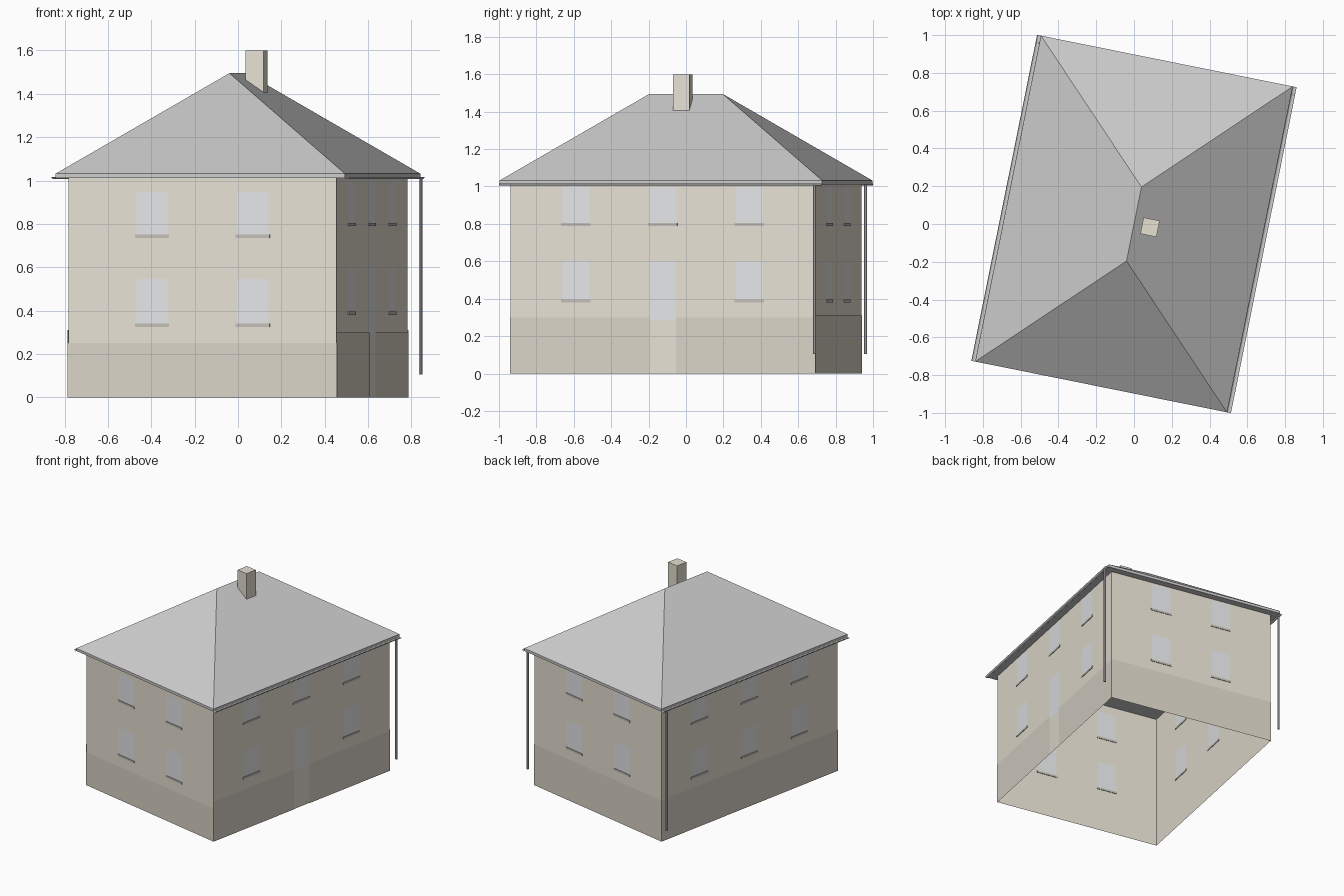
import bpy, bmesh
from math import radians, cos, sin, pi
from mathutils import Vector

if "Cube" in bpy.data.objects:
    bpy.data.objects.remove(bpy.data.objects["Cube"])

TURN = radians(-11.4)          # whole house is turned on the plan
HX, HY, TOP = 0.63, 0.83, 1.015


def material(name, rgb):
    m = bpy.data.materials.new(name)
    m.diffuse_color = (*rgb, 1)
    m.use_nodes = True
    m.node_tree.nodes["Principled BSDF"].inputs["Base Color"].default_value = m.diffuse_color
    return m


PLASTER = material("plaster", (0.80, 0.75, 0.65))
PLINTH = material("plinth", (0.70, 0.65, 0.57))
SILL = material("sill", (0.55, 0.52, 0.47))
GLASS = material("glass", (0.78, 0.79, 0.81))


def finish(name, bm, *mats):
    me = bpy.data.meshes.new(name)
    bm.to_mesh(me)
    bm.free()
    for m in mats:
        me.materials.append(m)
    ob = bpy.data.objects.new(name, me)
    ob.rotation_euler.z = TURN
    bpy.context.collection.objects.link(ob)
    return ob


def box(bm, lo, hi):
    vs = bmesh.ops.create_cube(bm, size=1)["verts"]
    for v in vs:
        v.co = Vector([(a + b) / 2 + c * (b - a) for a, b, c in zip(lo, hi, v.co)])
    return vs


def wall_point(angle, dist, u, z):
    return Vector((u * cos(angle) + dist * sin(angle),
                   u * sin(angle) - dist * cos(angle), z))


def quad(bm, angle, dist, u0, u1, z0, z1, index=0):
    pts = ((u0, z0), (u1, z0), (u1, z1), (u0, z1))
    f = bm.faces.new([bm.verts.new(wall_point(angle, dist, u, z)) for u, z in pts])
    f.material_index = index


# wall: name, angle, distance, half length, window columns, window rows, plinth height
W2, W3 = (-0.237, 0.237), (-0.473, 0, 0.473)
LOW, HIGH = ((0.335, 0.545), (0.745, 0.95)), ((0.39, 0.60), (0.80, 1.0))
DOOR = (-0.072, 0.072, 0.285, 0.60)
WALLS = [("front", 0, HY, HX, W2, LOW, 0.25),
         ("right", pi / 2, HX, HY, W3, HIGH, 0.30),
         ("back", pi, HY, HX, W2, HIGH, 0.31),
         ("left", -pi / 2, HX, HY, W3, HIGH, 0.31)]

for name, ang, dist, half, cols, rows, base in WALLS:
    panes, sills = [], bmesh.new()
    for c in cols:
        for z0, z1 in rows:
            if name == "right" and c == 0 and z0 < 0.5:
                panes.append(DOOR)
                continue
            panes.append((c - 0.074, c + 0.074, z0, z1))
            # thin sill below each window
            for v in box(sills, (c - 0.08, -0.004, z0 - 0.01),
                         (c + 0.08, 0.004, z0 + 0.005)):
                v.co = wall_point(ang, dist - v.co.y, v.co.x, v.co.z)
    finish(name + "_window_sills", sills, SILL)

    # wall sheet cut into a grid, window cells carry the glass colour
    us = sorted({-half, half} | {u for p in panes for u in p[:2]})
    zs = sorted({0, TOP} | {z for p in panes for z in p[2:]})
    bm = bmesh.new()
    for u0, u1 in zip(us, us[1:]):
        for z0, z1 in zip(zs, zs[1:]):
            u, z = (u0 + u1) / 2, (z0 + z1) / 2
            hit = any(p[0] < u < p[1] and p[2] < z < p[3] for p in panes)
            quad(bm, ang, dist, u0, u1, z0, z1, int(hit))
    bmesh.ops.remove_doubles(bm, verts=bm.verts, dist=1e-4)
    finish(name + "_wall", bm, PLASTER, GLASS)

    # plinth band just proud of the wall, split at the door
    bm = bmesh.new()
    e = half + 0.003
    spans = [(-e, DOOR[0]), (DOOR[1], e)] if name == "right" else [(-e, e)]
    for u0, u1 in spans:
        quad(bm, ang, dist + 0.003, u0, u1, 0, base)
    finish(name + "_plinth", bm, PLINTH)

# hipped roof with a thin eaves edge
bm = bmesh.new()
RX, RY = 0.68, 0.88
plan = [(-RX, -RY), (RX, -RY), (RX, RY), (-RX, RY)]
low = [bm.verts.new((x, y, 1.012)) for x, y in plan]
up = [bm.verts.new((x, y, 1.032)) for x, y in plan]
r0, r1 = (bm.verts.new((0, y, 1.495)) for y in (-0.2, 0.2))
bm.faces.new(low[::-1])
for i in range(4):
    j = (i + 1) % 4
    bm.faces.new((low[i], low[j], up[j], up[i]))
for f in ((up[0], up[1], r0), (up[1], up[2], r1, r0),
          (up[2], up[3], r1), (up[3], up[0], r0, r1)):
    bm.faces.new(f)
finish("hipped_roof", bm)

# chimney
bm = bmesh.new()
box(bm, (0.043, -0.044, 1.40), (0.13, 0.044, 1.60))
finish("chimney", bm, PLASTER)

# half-round gutters and downpipes on both long sides
for side, name in ((-1, "left"), (1, "right")):
    bm = bmesh.new()
    ends = []
    for y in (-RY, RY):
        ends.append([bm.verts.new((side * 0.69 + 0.011 * cos(a), y, 1.017 - 0.011 * sin(a)))
                     for a in [pi * i / 6 for i in range(7)]])
    for i in range(6):
        bm.faces.new((ends[0][i], ends[0][i + 1], ends[1][i + 1], ends[1][i]))
    finish(name + "_gutter", bm)

    bm = bmesh.new()
    bmesh.ops.create_cone(bm, cap_ends=True, segments=8, radius1=0.008,
                          radius2=0.008, depth=0.905)
    bmesh.ops.translate(bm, verts=bm.verts, vec=(side * 0.69, 0.84, 0.5575))
    finish(name + "_downpipe", bm)
